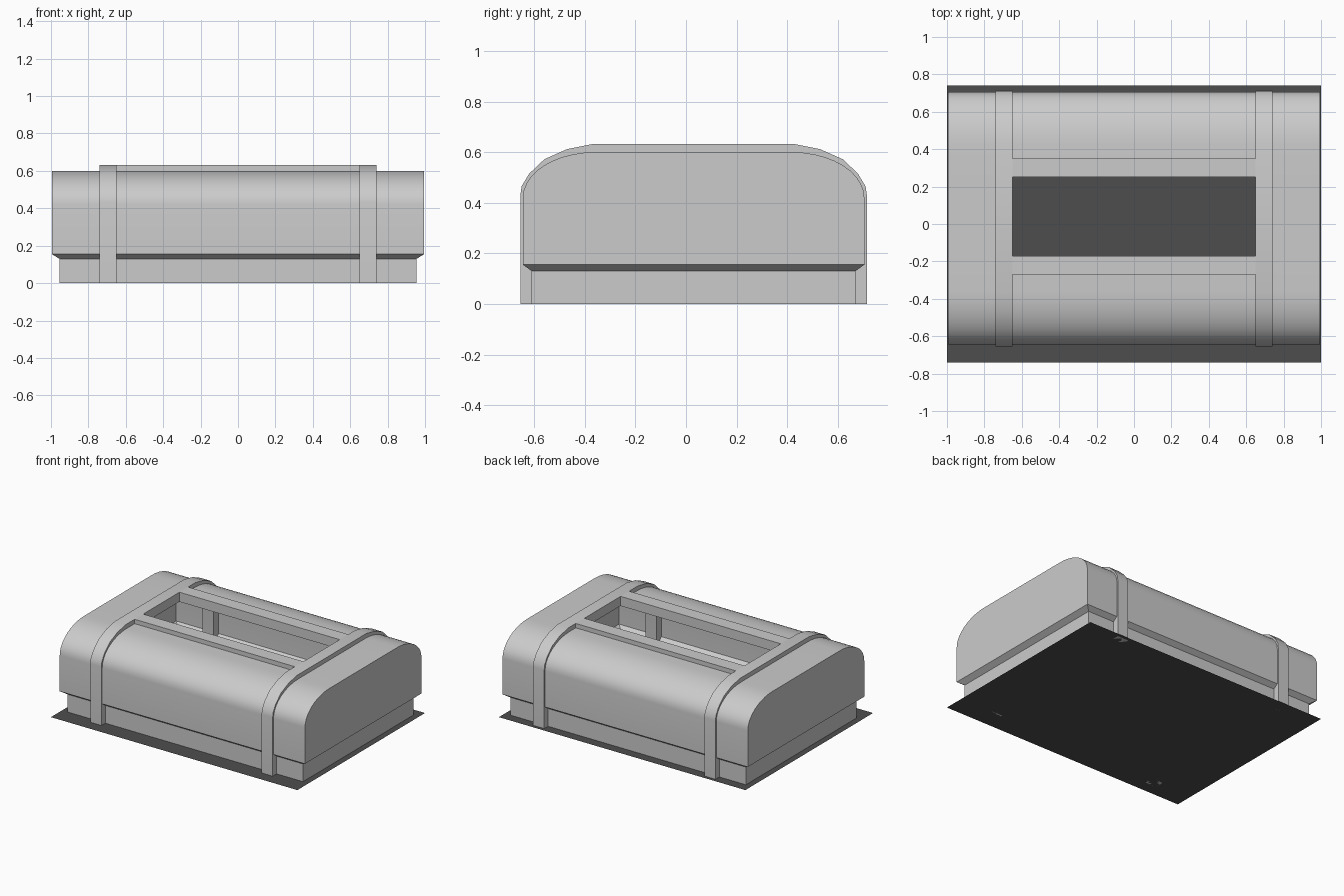
import bpy, bmesh, math

if "Cube" in bpy.data.objects:
    bpy.data.objects.remove(bpy.data.objects["Cube"])


def material(name, c):
    m = bpy.data.materials.new(name)
    m.diffuse_color = (c, c, c, 1)
    m.use_nodes = True
    m.node_tree.nodes["Principled BSDF"].inputs["Base Color"].default_value = m.diffuse_color
    return m


GREY = material("light grey", 0.6)
DARK = material("dark grey", 0.076)
CY = 0.03  # the shell sits slightly toward the back


def make(name, quads, mat):
    """Object from a list of polygons, with merged corners."""
    bm = bmesh.new()
    for q in quads:
        bm.faces.new([bm.verts.new(p) for p in q])
    bmesh.ops.remove_doubles(bm, verts=bm.verts, dist=1e-5)
    bmesh.ops.recalc_face_normals(bm, faces=bm.faces)
    me = bpy.data.meshes.new(name)
    bm.to_mesh(me)
    bm.free()
    me.materials.append(mat)
    ob = bpy.data.objects.new(name, me)
    bpy.context.collection.objects.link(ob)
    bpy.ops.object.select_all(action='DESELECT')
    ob.select_set(True)
    bpy.context.view_layer.objects.active = ob
    bpy.ops.object.shade_smooth_by_angle(angle=math.radians(30))
    return ob


def box(name, x0, x1, y0, y1, z0, z1, mat):
    a = [(x0, y0), (x1, y0), (x1, y1), (x0, y1)]
    quads = [[(x, y, z) for x, y in a] for z in (z0, z1)]
    for (px, py), (qx, qy) in zip(a, a[1:] + a[:1]):
        quads.append([(px, py, z0), (qx, qy, z0), (qx, qy, z1), (px, py, z1)])
    return make(name, quads, mat)


# ground plate
make("base_plate", [[(-1, -0.74, 0), (1, -0.74, 0), (1, 0.74, 0), (-1, 0.74, 0)]], DARK)

# hollow shell: rounded section run along x, with an opening in the top
N = 10
half = [(0.675, 0.155)]
for i in range(N + 1):
    a = math.pi / 2 * i / N
    half.append((0.39 + 0.285 * math.cos(a), 0.42 + 0.18 * math.sin(a)))
sec = [(CY + y, z) for y, z in half] + [(0.25, 0.6), (-0.17, 0.6)]
sec += [(CY - y, z) for y, z in reversed(half)]
xs = [-0.995, -0.65, 0.65, 0.995]
quads = []
for i in range(3):
    for j in range(len(sec) - 1):
        if i == 1 and j == len(half):
            continue  # roof opening
        (y0, z0), (y1, z1) = sec[j], sec[j + 1]
        quads.append([(xs[i], y0, z0), (xs[i + 1], y0, z0),
                      (xs[i + 1], y1, z1), (xs[i], y1, z1)])
for x in (xs[0], xs[-1]):
    quads.append([(x, y, z) for y, z in sec])


# sloped underside and recessed skirt
def ring(x, y, z):
    return [(-x, CY - y, z), (x, CY - y, z), (x, CY + y, z), (-x, CY + y, z)]


rings = [ring(0.995, 0.675, 0.155), ring(0.955, 0.64, 0.13), ring(0.955, 0.64, 0.0)]
for a, b in zip(rings, rings[1:]):
    for k in range(4):
        m = (k + 1) % 4
        quads.append([a[k], a[m], b[m], b[k]])
make("shell", quads, GREY)

# two arched straps
arch = [(0.685, 0.0), (0.685, 0.43), (0.68, 0.465), (0.65, 0.515),
        (0.59, 0.572), (0.5, 0.612), (0.4, 0.632)]
arch += [(-y, z) for y, z in reversed(arch)]
outer = [(CY + y, z) for y, z in arch]
inner = [(CY + y * 0.9, z * 0.89) for y, z in arch]
for name, x0, x1 in (("left_strap", -0.74, -0.65), ("right_strap", 0.65, 0.74)):
    quads = []
    for j in range(len(outer) - 1):
        loop = [outer[j], outer[j + 1], inner[j + 1], inner[j]]
        for x in (x0, x1):
            quads.append([(x, y, z) for y, z in loop])
        for (ya, za), (yb, zb) in ((loop[0], loop[1]), (loop[3], loop[2])):
            quads.append([(x0, ya, za), (x1, ya, za), (x1, yb, zb), (x0, yb, zb)])
    for j in (0, -1):
        (ya, za), (yb, zb) = outer[j], inner[j]
        quads.append([(x0, ya, za), (x1, ya, za), (x1, yb, zb), (x0, yb, zb)])
    make(name, quads, GREY)

# roof bars beside the opening
box("front_roof_bar", -0.65, 0.65, -0.27, -0.17, 0.562, 0.632, GREY)
box("back_roof_bar", -0.65, 0.65, 0.25, 0.35, 0.562, 0.632, GREY)
